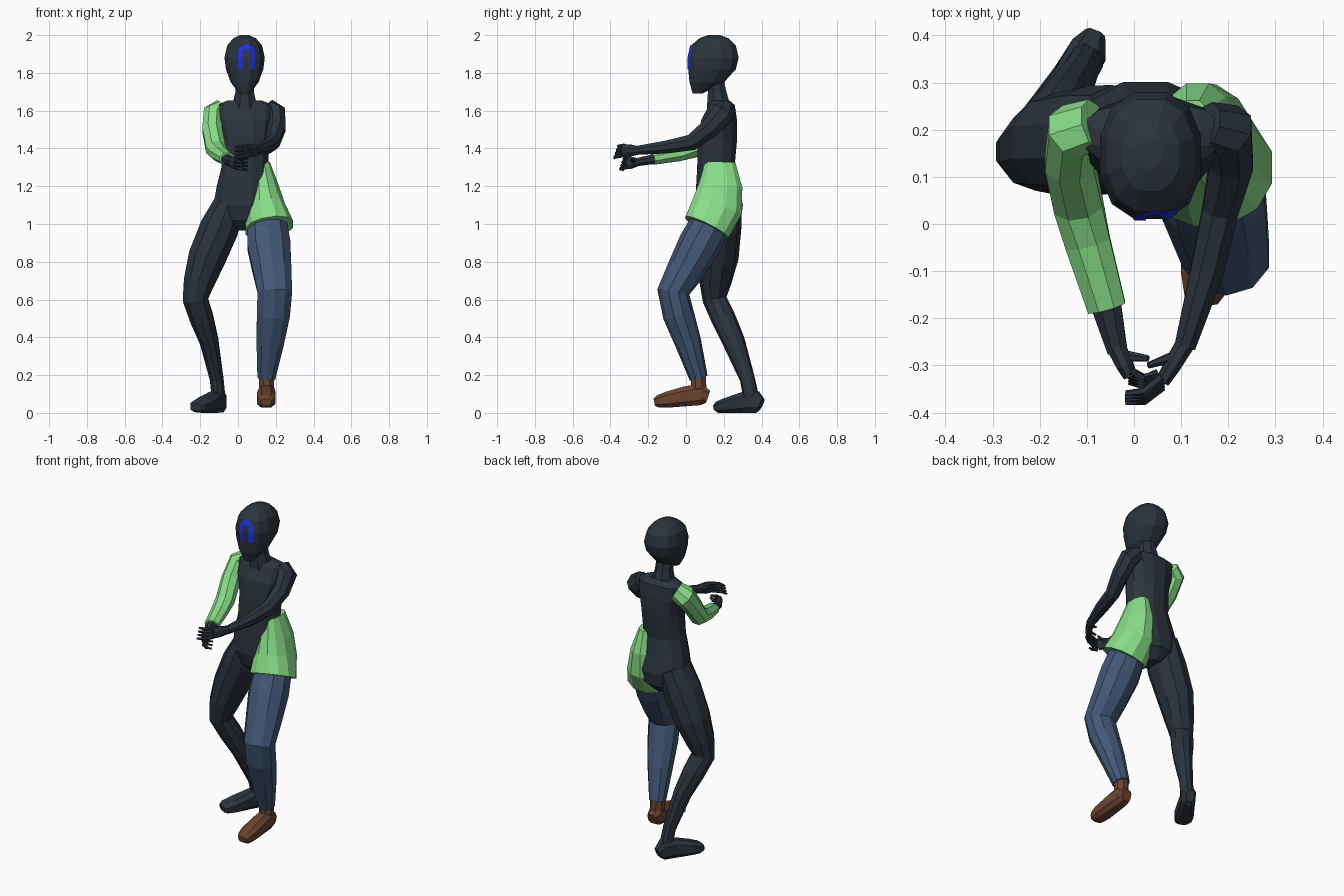
import bpy, bmesh, math
from mathutils import Vector
from mathutils.bvhtree import BVHTree


def material(name, rgb):
    m = bpy.data.materials.new(name)
    m.diffuse_color = (*rgb, 1)
    return m


DARK = material("dark slate", (0.024, 0.034, 0.047))
GREEN = material("light green", (0.25, 0.73, 0.25))
JEANS = material("denim blue", (0.056, 0.098, 0.185))
BROWN = material("boot brown", (0.15, 0.058, 0.031))
BLUE = material("bright blue", (0.012, 0.03, 0.75))


def finish(name, bm, mat):
    bmesh.ops.recalc_face_normals(bm, faces=bm.faces)
    me = bpy.data.meshes.new(name)
    bm.to_mesh(me)
    me.materials.append(mat)
    ob = bpy.data.objects.new(name, me)
    bpy.context.collection.objects.link(ob)
    return ob


def add_tube(bm, rings, sides=8, flat=False, power=1.0):
    """Loft rings (x, y, z, side radius, depth radius) along their path."""
    cs = [Vector(r[:3]) for r in rings]
    loops = []
    for i, r in enumerate(rings):
        a, b = cs[max(i - 1, 0)], cs[min(i + 1, len(cs) - 1)]
        t = Vector((0, 0, -1)) if flat else (b - a).normalized()
        u = Vector((1, 0, 0))
        u = (u - t * u.dot(t)).normalized()
        v = t.cross(u)
        loop = []
        for k in range(sides):
            ang = 2 * math.pi * (k + 0.5) / sides
            c, s = math.cos(ang), math.sin(ang)
            c = math.copysign(abs(c) ** power, c)
            s = math.copysign(abs(s) ** power, s)
            loop.append(bm.verts.new(cs[i] + u * c * r[3] + v * s * r[4]))
        loops.append(loop)
    for p, q in zip(loops, loops[1:]):
        for k in range(sides):
            j = (k + 1) % sides
            bm.faces.new((p[k], p[j], q[j], q[k]))
    bm.faces.new(loops[0])
    bm.faces.new(loops[-1])


def tube(name, rings, mat, **kw):
    bm = bmesh.new()
    add_tube(bm, rings, **kw)
    return finish(name, bm, mat)


def hand(name, wrist, knuckle, tip, thumb):
    """Flat palm, four fingers stacked in height and a thumb."""
    w, k, t = Vector(wrist), Vector(knuckle), Vector(tip)
    bm = bmesh.new()
    add_tube(bm, [(*w, 0.022, 0.024), (*w.lerp(k, 0.6), 0.02, 0.036), (*k, 0.016, 0.035)])
    out = Vector((0, -0.014, 0))
    for i in range(4):
        off = Vector((0, -0.006 * (1.5 - i), 0.018 * (i - 1.5)))
        mid = k.lerp(t, 0.5) + out + off
        end = t + off * 1.1
        add_tube(bm, [(*(k + off), 0.011, 0.011), (*mid, 0.010, 0.010), (*end, 0.006, 0.006)], sides=6)
    th = Vector(thumb)
    add_tube(bm, [(*w.lerp(k, 0.3), 0.014, 0.014), (*th, 0.007, 0.007)], sides=6)
    finish(name, bm, DARK)


# Head and neck
head = tube("head", [
    (0.035, 0.062, 1.692, 0.03, 0.028), (0.035, 0.110, 1.75, 0.076, 0.094),
    (0.035, 0.138, 1.82, 0.102, 0.130), (0.035, 0.145, 1.88, 0.110, 0.138),
    (0.035, 0.145, 1.945, 0.095, 0.122), (0.035, 0.148, 1.983, 0.062, 0.080),
    (0.035, 0.148, 2.0, 0.025, 0.032)], DARK, sides=12, flat=True, power=0.85)
tube("neck", [(0.035, 0.15, 1.78, 0.05, 0.05), (0.035, 0.165, 1.70, 0.053, 0.053),
              (0.035, 0.175, 1.61, 0.075, 0.07)], DARK, flat=True)

# Painted arch on the face, laid onto the head surface
tree = BVHTree.FromPolygons([v.co for v in head.data.vertices],
                            [list(p.vertices) for p in head.data.polygons])
path = [(-1, 1.82 + 0.018 * i) for i in range(5)]
path += [(-math.cos(math.pi * i / 8), 1.905 + 0.033 * math.sin(math.pi * i / 8)) for i in range(9)]
path += [(1, 1.892 - 0.018 * i) for i in range(5)]
bm = bmesh.new()
prev = None
for c, z in path:
    pair = []
    for r in (0.020, 0.046):
        zz = z if z <= 1.905 else 1.905 + (z - 1.905) * r / 0.033
        hit = tree.ray_cast(Vector((0.045 + c * r, -1, zz)), Vector((0, 1, 0)))[0]
        pair.append(bm.verts.new(hit - Vector((0, 0.004, 0))))
    if prev:
        bm.faces.new((prev[0], prev[1], pair[1], pair[0]))
    prev = pair
finish("face_arch", bm, BLUE)

# Torso
tube("torso", [
    (0.035, 0.18, 1.655, 0.09, 0.05), (0.038, 0.19, 1.63, 0.155, 0.07),
    (0.038, 0.175, 1.55, 0.150, 0.098), (0.042, 0.167, 1.45, 0.128, 0.107),
    (0.036, 0.158, 1.30, 0.128, 0.102), (0.028, 0.165, 1.20, 0.145, 0.115),
    (0.025, 0.175, 1.10, 0.160, 0.130), (0.02, 0.18, 1.02, 0.12, 0.115),
    (0.02, 0.18, 0.965, 0.035, 0.06)], DARK, sides=12, flat=True, power=0.9)

# Flared green hip piece over the left thigh
tube("hip_flare", [
    (0.125, 0.182, 1.325, 0.045, 0.082), (0.135, 0.182, 1.20, 0.082, 0.120),
    (0.145, 0.165, 1.09, 0.105, 0.140), (0.166, 0.110, 0.98, 0.132, 0.130)],
    GREEN, sides=12, power=0.9)

# Left leg in denim, with boot
tube("left_trouser_leg", [
    (0.15, 0.15, 1.04, 0.105, 0.105), (0.163, 0.07, 0.89, 0.120, 0.112),
    (0.180, 0.0, 0.76, 0.108, 0.100), (0.195, -0.067, 0.64, 0.096, 0.086),
    (0.187, -0.04, 0.52, 0.092, 0.083), (0.170, 0.012, 0.37, 0.076, 0.070),
    (0.150, 0.067, 0.185, 0.050, 0.049)], JEANS, sides=10)
tube("left_boot_shaft", [(0.15, 0.065, 0.21, 0.042, 0.042), (0.152, 0.07, 0.07, 0.044, 0.045)], BROWN)
tube("left_boot", [
    (0.152, 0.117, 0.085, 0.032, 0.035), (0.152, 0.08, 0.098, 0.044, 0.060),
    (0.150, 0.0, 0.088, 0.050, 0.056), (0.149, -0.10, 0.070, 0.052, 0.045),
    (0.149, -0.15, 0.060, 0.044, 0.034), (0.149, -0.168, 0.056, 0.030, 0.020)],
    BROWN, power=0.7)

# Right leg and foot
tube("right_leg", [
    (-0.045, 0.18, 1.12, 0.080, 0.115), (-0.098, 0.175, 0.98, 0.108, 0.118),
    (-0.165, 0.170, 0.82, 0.104, 0.108), (-0.208, 0.155, 0.69, 0.085, 0.085),
    (-0.226, 0.152, 0.60, 0.070, 0.064), (-0.192, 0.198, 0.50, 0.065, 0.065),
    (-0.153, 0.252, 0.38, 0.052, 0.060), (-0.113, 0.325, 0.18, 0.038, 0.040),
    (-0.102, 0.347, 0.07, 0.038, 0.042)], DARK, sides=10)
tube("right_foot", [
    (-0.082, 0.398, 0.045, 0.024, 0.034), (-0.095, 0.37, 0.058, 0.042, 0.060),
    (-0.130, 0.31, 0.056, 0.045, 0.058), (-0.185, 0.22, 0.040, 0.056, 0.042),
    (-0.212, 0.178, 0.032, 0.050, 0.032), (-0.222, 0.160, 0.030, 0.034, 0.020)],
    DARK, power=0.7)

# Left arm and hand
tube("left_arm", [
    (0.155, 0.21, 1.615, 0.05, 0.05), (0.200, 0.198, 1.585, 0.056, 0.066),
    (0.206, 0.13, 1.51, 0.050, 0.056), (0.183, 0.03, 1.432, 0.041, 0.046),
    (0.155, -0.10, 1.408, 0.038, 0.037), (0.108, -0.26, 1.390, 0.024, 0.025)], DARK)
hand("left_hand", (0.108, -0.255, 1.39), (0.060, -0.335, 1.388), (-0.018, -0.368, 1.378),
     (0.03, -0.30, 1.415))

# Right arm: green sleeve, bare wrist and hand
tube("right_sleeve", [
    (-0.085, 0.212, 1.612, 0.05, 0.055), (-0.130, 0.198, 1.585, 0.058, 0.066),
    (-0.137, 0.13, 1.50, 0.056, 0.058), (-0.118, 0.04, 1.398, 0.056, 0.054),
    (-0.098, -0.04, 1.372, 0.052, 0.043), (-0.058, -0.177, 1.345, 0.044, 0.034)], GREEN)
tube("right_wrist", [(-0.062, -0.16, 1.345, 0.036, 0.028), (-0.035, -0.27, 1.326, 0.023, 0.023)], DARK)
hand("right_hand", (-0.038, -0.26, 1.327), (-0.008, -0.322, 1.322), (0.050, -0.322, 1.315),
     (0.03, -0.285, 1.35))
